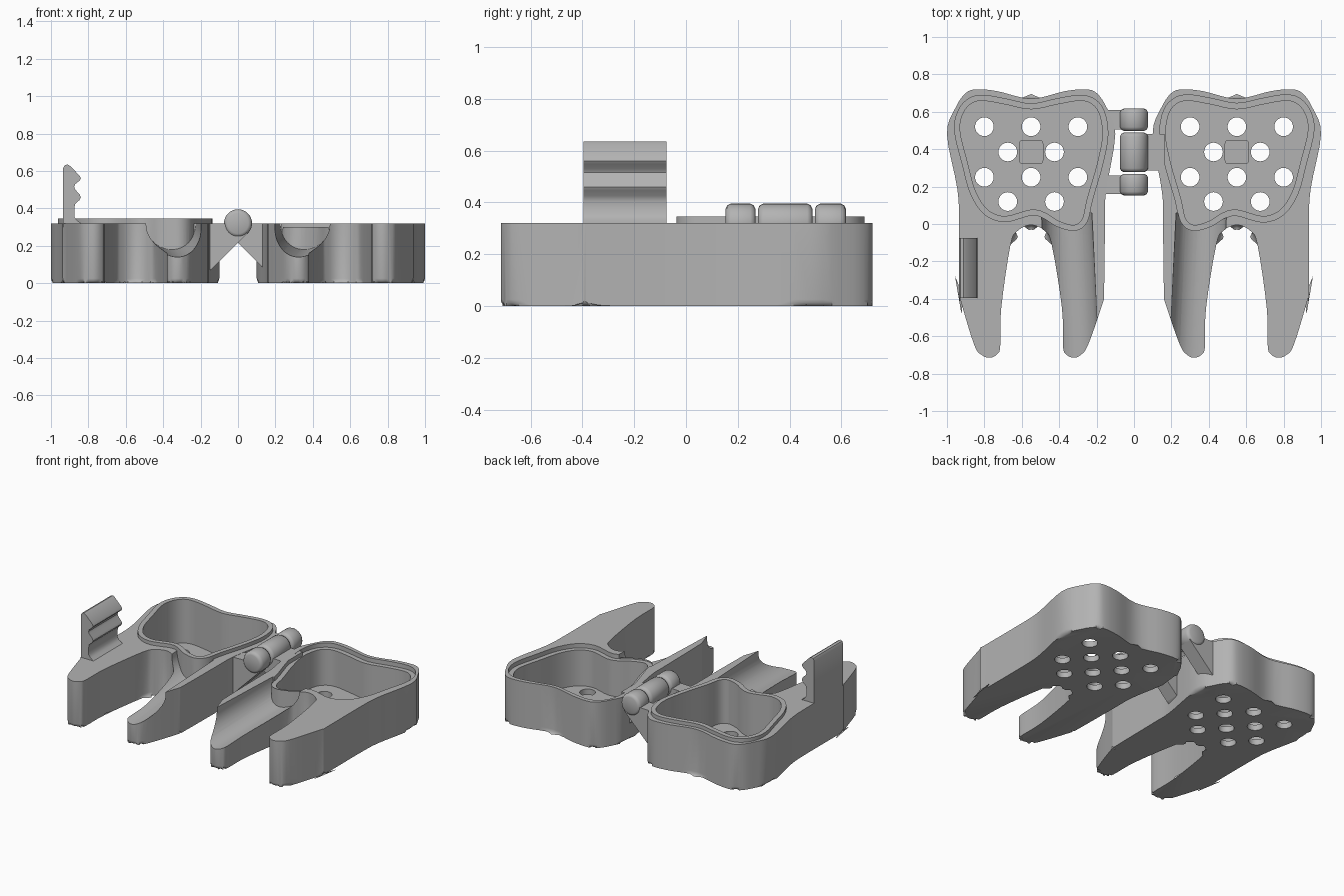
import bpy, bmesh, math

cube = bpy.data.objects.get("Cube")
if cube:
    bpy.data.objects.remove(cube)

grey = bpy.data.materials.new("plain grey")
grey.use_nodes = True
grey.diffuse_color = (0.45, 0.45, 0.45, 1)
grey.node_tree.nodes["Principled BSDF"].inputs["Base Color"].default_value = (0.45, 0.45, 0.45, 1)

TOP = 0.32


def curve(pts, n=4):
    """Closed smooth outline through the points."""
    out, k = [], len(pts)
    for i in range(k):
        a, b, c, d = (pts[(i + j - 1) % k] for j in range(4))
        for s in range(n):
            t = s / n
            out.append(tuple(
                0.5 * (2 * b[m] + (c[m] - a[m]) * t
                       + (2 * a[m] - 5 * b[m] + 4 * c[m] - d[m]) * t * t
                       + (3 * b[m] - a[m] - 3 * c[m] + d[m]) * t ** 3) for m in (0, 1)))
    return out


def inset(pts, d):
    """Move a clockwise outline inwards."""
    out = []
    for i, p in enumerate(pts):
        a, b = pts[i - 1], pts[(i + 1) % len(pts)]
        dx, dy = b[0] - a[0], b[1] - a[1]
        size = math.hypot(dx, dy)
        out.append((p[0] + d * dy / size, p[1] - d * dx / size))
    return out


def solid(name, rings, round_bottom=0):
    """Closed skin over a stack of equal rings."""
    bm = bmesh.new()
    loops = [[bm.verts.new(p) for p in r] for r in rings]
    n = len(loops[0])
    base = bm.faces.new(loops[0])
    bm.faces.new(loops[-1])
    for lo, hi in zip(loops, loops[1:]):
        for i in range(n):
            j = (i + 1) % n
            bm.faces.new((lo[i], lo[j], hi[j], hi[i]))
    if round_bottom:
        bmesh.ops.bevel(bm, geom=list(base.edges), offset=round_bottom,
                        segments=3, profile=0.5, affect='EDGES')
    bmesh.ops.recalc_face_normals(bm, faces=bm.faces)
    mesh = bpy.data.meshes.new(name)
    bm.to_mesh(mesh)
    bm.free()
    mesh.materials.append(grey)
    ob = bpy.data.objects.new(name, mesh)
    bpy.context.collection.objects.link(ob)
    return ob


def slab(name, pts, side, z0, z1, bottom=0):
    return solid(name, [[(side * x, y, z) for x, y in pts] for z in (z0, z1)], bottom)


def prism(name, pts, side, y0, y1):
    return solid(name, [[(side * x, y, z) for x, z in pts] for y in (y0, y1)])


def rod(name, stations, n=32):
    """Round bar along y from (y, radius) stations."""
    return solid(name, [[(r * math.cos(i * math.tau / n), y, TOP + r * math.sin(i * math.tau / n))
                         for i in range(n)] for y, r in stations])


def combine(ob, tool, how):
    """Apply one boolean and drop the tool."""
    mod = ob.modifiers.new(how, 'BOOLEAN')
    mod.operation, mod.solver, mod.object = how, 'EXACT', tool
    deps = bpy.context.evaluated_depsgraph_get()
    ob.data = bpy.data.meshes.new_from_object(ob.evaluated_get(deps))
    ob.modifiers.clear()
    bpy.data.objects.remove(tool)


def smooth(ob, angle=32):
    bpy.ops.object.select_all(action='DESELECT')
    ob.select_set(True)
    bpy.context.view_layer.objects.active = ob
    bpy.ops.object.shade_smooth_by_angle(angle=math.radians(angle))


# Tooth outline with two roots, clockwise, for the +x half
outline = curve([
    (1.0, .48), (.945, .19), (.935, 0), (.935, -.37), (.93, -.40), (.855, -.645), (.815, -.70),
    (.77, -.715), (.73, -.695), (.715, -.65), (.71, -.45), (.66, -.11), (.62, -.035), (.55, -.005),
    (.48, -.035), (.44, -.11), (.385, -.45), (.38, -.65), (.365, -.695), (.325, -.715),
    (.285, -.70), (.245, -.645), (.17, -.43), (.16, -.36), (.155, 0), (.15, .17), (.10, .48),
    (.145, .62), (.20, .70), (.26, .72), (.37, .71), (.55, .67), (.73, .71), (.84, .72),
    (.90, .70), (.955, .62)])

# Outline of the rim step around the tray
rim = curve([
    (.80, .69), (.88, .675), (.94, .61), (.962, .50), (.92, .32), (.875, .16), (.80, .05), (.69, .01),
    (.55, .045), (.485, .03), (.41, -.015), (.315, -.037), (.25, .01), (.22, .13), (.165, .32),
    (.137, .48), (.16, .61), (.22, .675), (.30, .69), (.42, .67), (.55, .645), (.68, .67)])
tray = inset(rim, 0.032)

hole_rows = [(.52, (-.25, 0, .25)), (.385, (-.125, .125)),
             (.25, (-.25, 0, .25)), (.12, (-.125, .125))]

for side, label in ((-1, "right"), (1, "left")):
    shell = slab(label + "_tooth_shell", outline, side, 0, TOP, 0.025)

    # Scooped channel along the inner root
    rings = []
    for y, cx, cz in ((.06, .36, TOP), (-.8, .32, .27)):
        arc = [math.pi + math.pi * i / 24 for i in range(25)]
        ring = [(side * (cx + .135 * math.cos(a)), y, cz + .135 * math.sin(a)) for a in arc]
        rings.append(ring + [(side * (cx + .135), y, .5), (side * (cx - .135), y, .5)])
    combine(shell, solid("channel", rings), 'DIFFERENCE')

    # Tray wall with raised lip on one half and sunken seat on the other
    combine(shell, slab("wall", rim, side, .05, .345 if side < 0 else .30), 'UNION')
    if side > 0:
        combine(shell, slab("seat", rim, side, .29, .5), 'DIFFERENCE')
    combine(shell, slab("tray", tray, side, .04, .5), 'DIFFERENCE')

    # Drain holes
    for y, offsets in hole_rows:
        for dx in offsets:
            ring = [(.55 + dx + .05 * math.cos(-i * math.tau / 24),
                     y + .05 * math.sin(-i * math.tau / 24)) for i in range(24)]
            combine(shell, slab("hole", ring, side, -.1, .1), 'DIFFERENCE')

    # Notch with a catch groove that receives the latch
    if side > 0:
        notch = [(.862, -.1), (.862, .145), (.84, .18), (.862, .215), (.862, .5), (1.1, .5), (1.1, -.1)]
        combine(shell, prism("notch", notch, 1, -.40, -.065), 'DIFFERENCE')
    smooth(shell)

    # Small rounded pad on the tray floor
    pad = []
    for q in range(4):
        for i in range(4):
            a = (q + i / 3) * math.pi / 2
            cx, cy = (1, 1, -1, -1)[3 - q - 3], (1, 1, -1, -1)[q]
            cx = 1 if q in (0, 3) else -1
            pad.append((.55 + .045 * cx + .02 * math.cos(a), .385 + .045 * cy + .02 * math.sin(a)))
    smooth(slab(label + "_floor_pad", pad, side, .035, .055))

# Latch with two gripping ridges
latch = [(-.935, .30), (-.935, .615), (-.927, .63), (-.912, .635), (-.898, .627), (-.847, .575),
         (-.84, .56), (-.847, .548), (-.87, .53), (-.876, .515), (-.87, .50), (-.847, .475),
         (-.84, .46), (-.847, .445), (-.87, .425), (-.875, .405), (-.875, .355), (-.86, .335),
         (-.835, .318), (-.835, .30)]
smooth(prism("latch", latch, 1, -.395, -.075), 40)

# Hinge knuckles with gusset arms to alternate halves
arm = [(.075, TOP), (.163, TOP - .002), (.163, .06), (.135, .08), (-.052, .267), (0, TOP)]
for name, y0, y1, side in (("front", .153, .268, -1), ("middle", .278, .488, 1),
                           ("back", .498, .617, -1)):
    smooth(rod(name + "_hinge_knuckle", [(y0, .055), (y0 + .006, .068), (y0 + .02, .075),
                                         (y1 - .02, .075), (y1 - .006, .068), (y1, .055)]), 45)
    prism(name + "_hinge_arm", arm, side, y0 + .008, y1 - .008)
